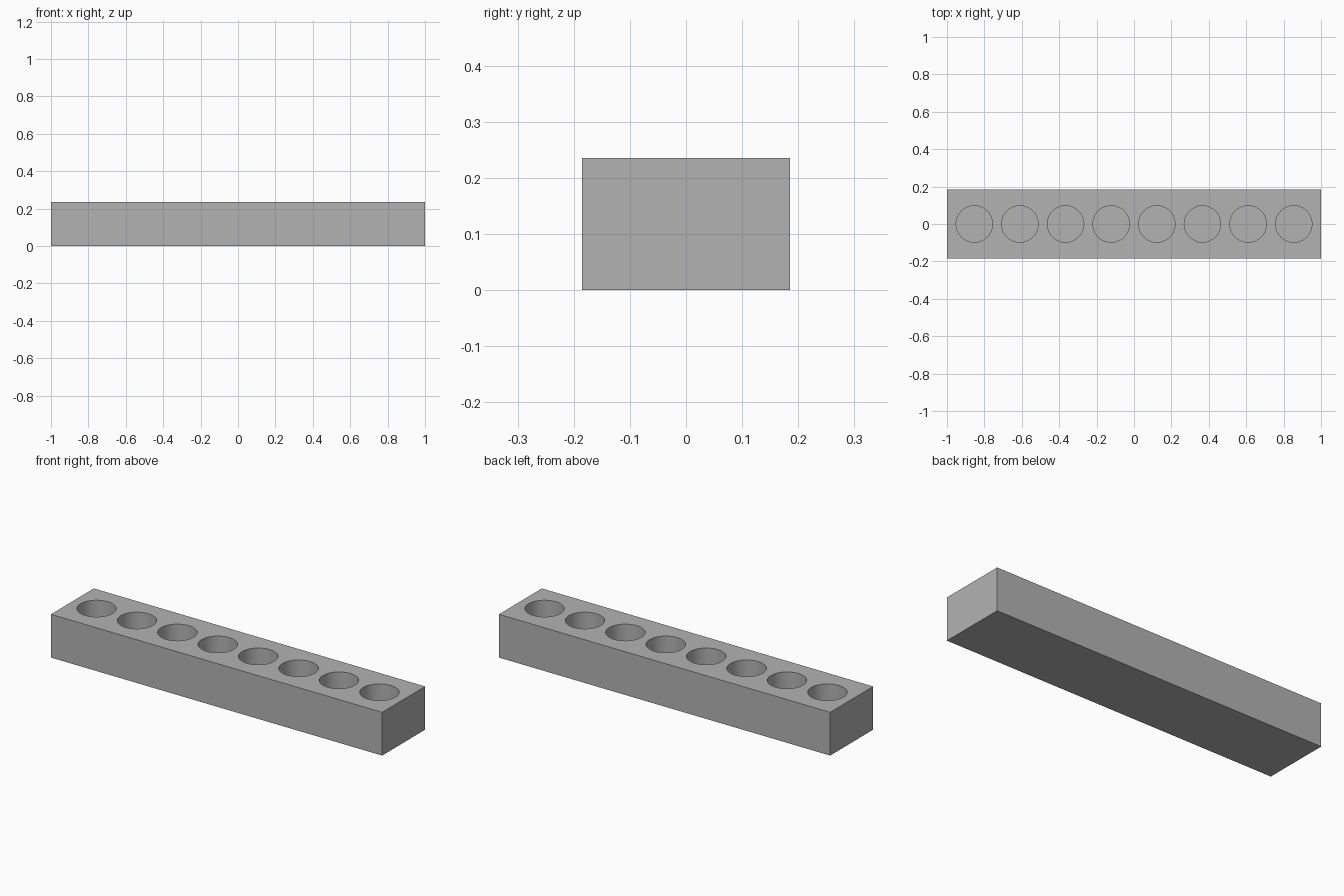
import bpy, bmesh
from mathutils import Matrix, Vector

if "Cube" in bpy.data.objects:
    bpy.data.objects.remove(bpy.data.objects["Cube"], do_unlink=True)

LENGTH, WIDTH, HEIGHT = 2.0, 0.37, 0.236
HOLES, PITCH, RADIUS, FLOOR = 8, 0.244, 0.0975, 0.05

grey = bpy.data.materials.new("plain grey")
grey.use_nodes = True
colour = (0.45, 0.45, 0.45, 1)
grey.diffuse_color = colour
grey.node_tree.nodes["Principled BSDF"].inputs["Base Color"].default_value = colour


def make_object(name, bm):
    mesh = bpy.data.meshes.new(name)
    bm.to_mesh(mesh)
    bm.free()
    mesh.materials.append(grey)
    obj = bpy.data.objects.new(name, mesh)
    bpy.context.collection.objects.link(obj)
    return obj


# Solid block
bm = bmesh.new()
bmesh.ops.create_cube(bm, size=1, matrix=Matrix.Translation((0, 0, HEIGHT / 2))
                      @ Matrix.Diagonal((LENGTH, WIDTH, HEIGHT, 1)))
block = make_object("rack_block", bm)

# Row of round cutters for the blind holes
bm = bmesh.new()
for i in range(HOLES):
    x = (i - (HOLES - 1) / 2) * PITCH
    bmesh.ops.create_cone(bm, cap_ends=True, segments=64, radius1=RADIUS, radius2=RADIUS,
                          depth=HEIGHT, matrix=Matrix.Translation((x, 0, FLOOR + HEIGHT / 2)))
cutter = make_object("hole_cutter", bm)
cutter.hide_render = True

# Cut the holes, then drop the cutter
cut = block.modifiers.new("holes", "BOOLEAN")
cut.operation = "DIFFERENCE"
cut.solver = "EXACT"
cut.object = cutter
bpy.ops.object.select_all(action="DESELECT")
bpy.context.view_layer.objects.active = block
block.select_set(True)
bpy.ops.object.modifier_apply(modifier=cut.name)
bpy.data.objects.remove(cutter, do_unlink=True)

# Smooth hole walls, crisp rims and corners
bpy.ops.object.shade_smooth_by_angle()
